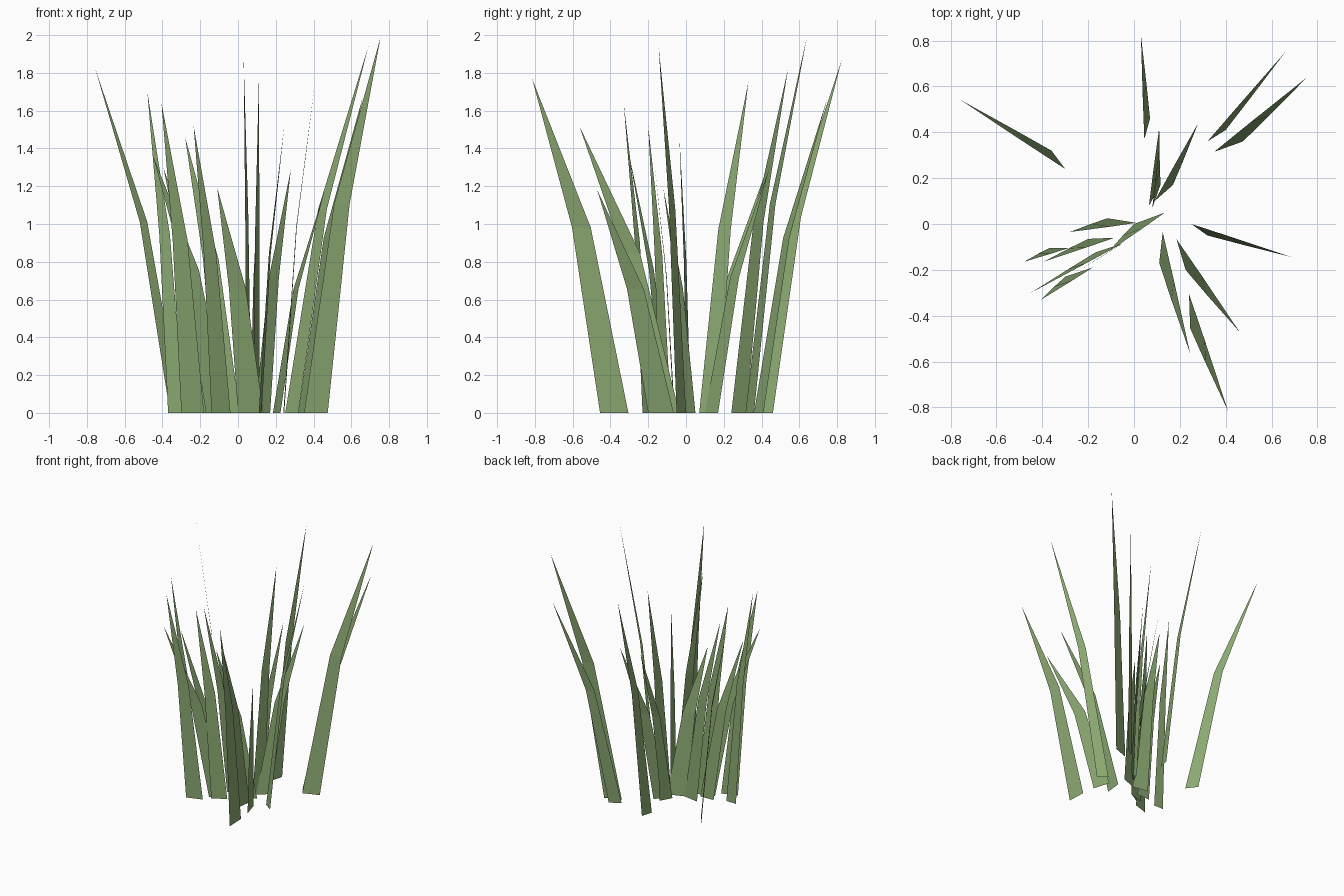
import bpy
from mathutils import Vector

cube = bpy.data.objects.get("Cube")
if cube:
    bpy.data.objects.remove(cube)

# Single leaf colour
green = bpy.data.materials.new("grass_green")
green.use_nodes = True
colour = (0.26, 0.40, 0.17, 1)
green.diffuse_color = colour
green.node_tree.nodes["Principled BSDF"].inputs["Base Color"].default_value = colour

MID_HEIGHT, MID_LEAN, MID_WIDTH = 0.555, 0.4, 0.66


def grass_blade(name, root_a, root_b, tip):
    """Flat tapering leaf: a wide root, a narrower bend and a pointed tip."""
    a, b, tip = Vector((*root_a, 0)), Vector((*root_b, 0)), Vector(tip)
    centre, half = (a + b) / 2, (b - a) / 2
    bend = centre.lerp(tip, MID_LEAN)
    bend.z = tip.z * MID_HEIGHT
    half_bend = half * MID_WIDTH
    verts = [a, b, bend + half_bend, bend - half_bend, tip]
    mesh = bpy.data.meshes.new(name)
    mesh.from_pydata(verts, [], [(0, 1, 2, 3), (3, 2, 4)])
    mesh.materials.append(green)
    obj = bpy.data.objects.new(name, mesh)
    bpy.context.collection.objects.link(obj)


# Two root corners and the tip of every leaf, by clump
clumps = {
    "back_blade": [
        ((-.36, .32), (-.30, .24), (-.755, .54, 1.82)),
        ((.045, .37), (.07, .46), (.03, .825, 1.87)),
        ((.32, .36), (.40, .41), (.66, .75, 1.67)),
        ((.35, .315), (.475, .36), (.755, .64, 1.99)),
    ],
    "middle_blade": [
        ((.065, .08), (.11, .16), (.11, .42, 1.27)),
        ((.08, .07), (.115, .17), (.11, .33, 1.75)),
        ((.09, .10), (.17, .17), (.28, .44, 1.29)),
    ],
    "front_left_blade": [
        ((.25, 0), (.32, -.05), (.69, -.145, 1.94)),
        ((.185, -.065), (.225, -.20), (.46, -.47, 1.18)),
        ((.125, -.035), (.11, -.17), (.245, -.565, 1.52)),
        ((.24, -.305), (.245, -.455), (.41, -.815, 1.77)),
    ],
    "right_blade": [
        ((-.17, -.125), (-.05, -.085), (-.45, -.30, 1.36)),
        ((-.30, -.23), (-.18, -.19), (-.405, -.33, 1.64)),
        ((-.14, -.14), (-.04, -.08), (-.235, -.20, 1.52)),
        ((-.37, -.105), (-.285, -.105), (-.48, -.165, 1.70)),
        ((-.20, -.065), (-.085, -.06), (-.395, -.165, 1.30)),
        ((-.115, .025), (.01, .005), (-.28, -.035, 1.46)),
        ((.135, .05), (0, 0), (-.11, -.12, 1.19)),
    ],
}
for name, blades in clumps.items():
    for number, (root_a, root_b, tip) in enumerate(blades, 1):
        grass_blade(f"{name}_{number}", root_a, root_b, tip)
